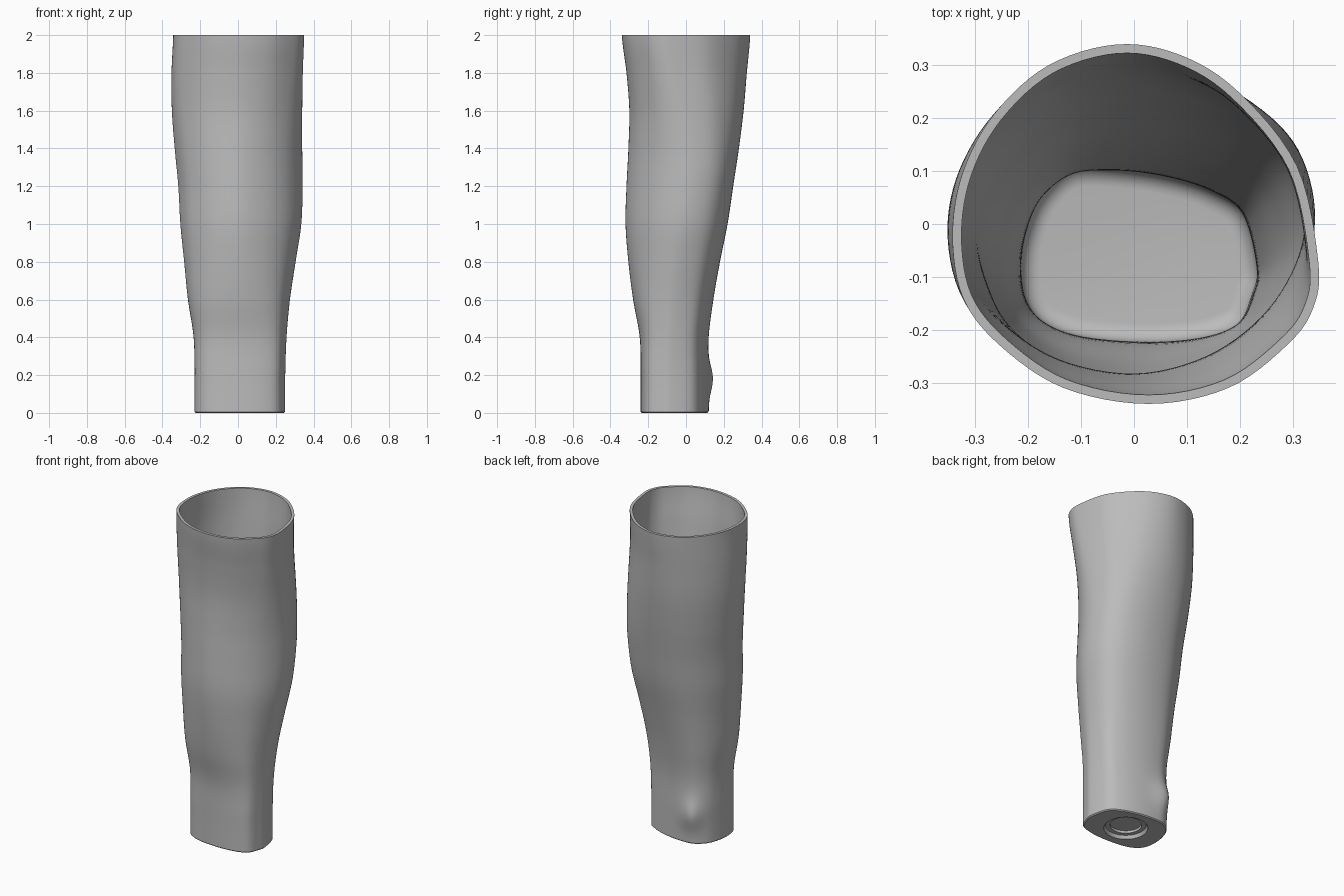
import bpy, bmesh, math
from mathutils import Vector

cube = bpy.data.objects.get("Cube")
if cube:
    bpy.data.objects.remove(cube, do_unlink=True)

WALL = 0.017        # shell thickness
FLOOR = 0.06        # height of the inside floor
SIDES = 96
RINGS = 80

# Cross-sections (hundredths), sixteen points each, counter-clockwise from +x
WRIST = [(25, -8), (22, 3), (15, 8), (5, 11), (-5, 12), (-13, 11), (-19, 6), (-22, -1),
         (-23, -8), (-22, -15), (-18, -20), (-10, -23), (3, -24), (14, -23), (21, -20), (24, -14)]
MUSCLE = [(34, 2), (31, 13), (24, 20), (13, 24), (0, 25), (-12, 23), (-22, 17), (-29, 8),
          (-32, -2), (-30, -12), (-25, -21), (-14, -29), (0, -32), (14, -28), (25, -20), (32, -9)]
RIM = [(35, -7), (31, 11), (20, 25), (9, 32), (-3, 34), (-16, 30), (-26, 21), (-32, 10),
       (-34, -2), (-32, -14), (-25, -23), (-13, -31), (3, -34), (18, -31), (29, -23), (34, -16)]

# Silhouette limits at equal height steps
X_MIN = [-.23, -.23, -.235, -.265, -.285, -.305, -.316, -.335, -.35, -.352, -.343]
X_MAX = [.25, .25, .257, .275, .305, .335, .342, .34, .34, .343, .35]
Y_MIN = [-.24, -.24, -.245, -.28, -.305, -.32, -.315, -.305, -.3, -.315, -.34]
Y_MAX = [.12, .12, .12, .145, .18, .22, .25, .28, .305, .322, .34]


def spline(a, b, c, d, t):
    return 0.5 * (2 * b + (c - a) * t + (2 * a - 5 * b + 4 * c - d) * t * t
                  + (3 * b - a - 3 * c + d) * t ** 3)


def limit(keys, z):
    """Smooth value of a silhouette limit at height z."""
    f = z / 2 * (len(keys) - 1)
    i = min(int(f), len(keys) - 2)
    p = [keys[max(0, min(len(keys) - 1, i + k))] for k in (-1, 0, 1, 2)]
    return spline(*p, f - i)


def closed_curve(points):
    n, result = len(points), []
    for s in range(SIDES):
        f = s * n / SIDES
        i = int(f)
        p = [Vector(points[(i + k) % n]) for k in (-1, 0, 1, 2)]
        result.append(spline(*p, f - i))
    return result


SECTIONS = [closed_curve(s) for s in (WRIST, MUSCLE, RIM)]


def smooth(t):
    t = max(0, min(1, t))
    return t * t * (3 - 2 * t)


def section(z):
    """Outer outline at height z, fitted to the silhouette limits."""
    a, b = smooth((z - 0.2) / 1.0), smooth((z - 1.2) / 0.8)
    pts = [w.lerp(m, a).lerp(r, b) for w, m, r in zip(*SECTIONS)]
    for axis, low, high in ((0, X_MIN, X_MAX), (1, Y_MIN, Y_MAX)):
        lo, hi = min(p[axis] for p in pts), max(p[axis] for p in pts)
        l, h = limit(low, z), limit(high, z)
        for p in pts:
            p[axis] = l + (p[axis] - lo) / (hi - lo) * (h - l)
    # wrist bone bump at the back
    for p in pts:
        d = (p - Vector((-0.11, 0.115))).length
        push = 0.03 * math.exp(-(d / 0.07) ** 2 - ((z - 0.18) / 0.09) ** 2)
        p += Vector((-0.5, 0.85)) * push
    return pts


def inset(pts, amount):
    result = []
    for i, p in enumerate(pts):
        t = (pts[(i + 1) % SIDES] - pts[i - 1]).normalized()
        result.append(p + Vector((-t.y, t.x)) * amount)
    return result


def circle(pts, centre, radius):
    return [centre + (p - centre).normalized() * radius for p in pts]


# Rings run from the socket under the base, up the outside, over the rim, down inside
base = section(0)
hub = Vector((0.01, -0.06))
rings = [(circle(base, hub, r), z) for r, z in
         ((0.09, 0.035), (0.09, 0.02), (0.115, 0.02), (0.125, 0))]
rings.append((inset(base, 0.006), 0))
heights = [0.006 + (2 - 0.006) * i / RINGS for i in range(RINGS + 1)]
rings += [(section(z), z) for z in heights]
FILLET = 0.035
rings += [(inset(section(z), WALL), z) for z in reversed(heights) if z > FLOOR + FILLET]
for k in range(7):
    angle = k / 6 * math.pi / 2
    z = FLOOR + FILLET * (1 - math.sin(angle))
    rings.append((inset(section(z), WALL + FILLET * (1 - math.cos(angle))), z))

bm = bmesh.new()
loops = [[bm.verts.new((p.x, p.y, z)) for p in pts] for pts, z in rings]
for low, high in zip(loops, loops[1:]):
    for i in range(SIDES):
        j = (i + 1) % SIDES
        bm.faces.new((low[i], low[j], high[j], high[i]))
bm.faces.new(list(reversed(loops[0])))
bm.faces.new(loops[-1])
bmesh.ops.recalc_face_normals(bm, faces=bm.faces)

mesh = bpy.data.meshes.new("forearm_shell")
bm.to_mesh(mesh)
bm.free()
shell = bpy.data.objects.new("forearm_shell", mesh)
bpy.context.collection.objects.link(shell)

# Plain grey plastic
grey = bpy.data.materials.new("plain_grey")
grey.use_nodes = True
colour = (0.5, 0.5, 0.5, 1)
grey.diffuse_color = colour
grey.node_tree.nodes["Principled BSDF"].inputs["Base Color"].default_value = colour
mesh.materials.append(grey)

bpy.ops.object.select_all(action='DESELECT')
shell.select_set(True)
bpy.context.view_layer.objects.active = shell
bpy.ops.object.shade_smooth_by_angle(angle=math.radians(35))
